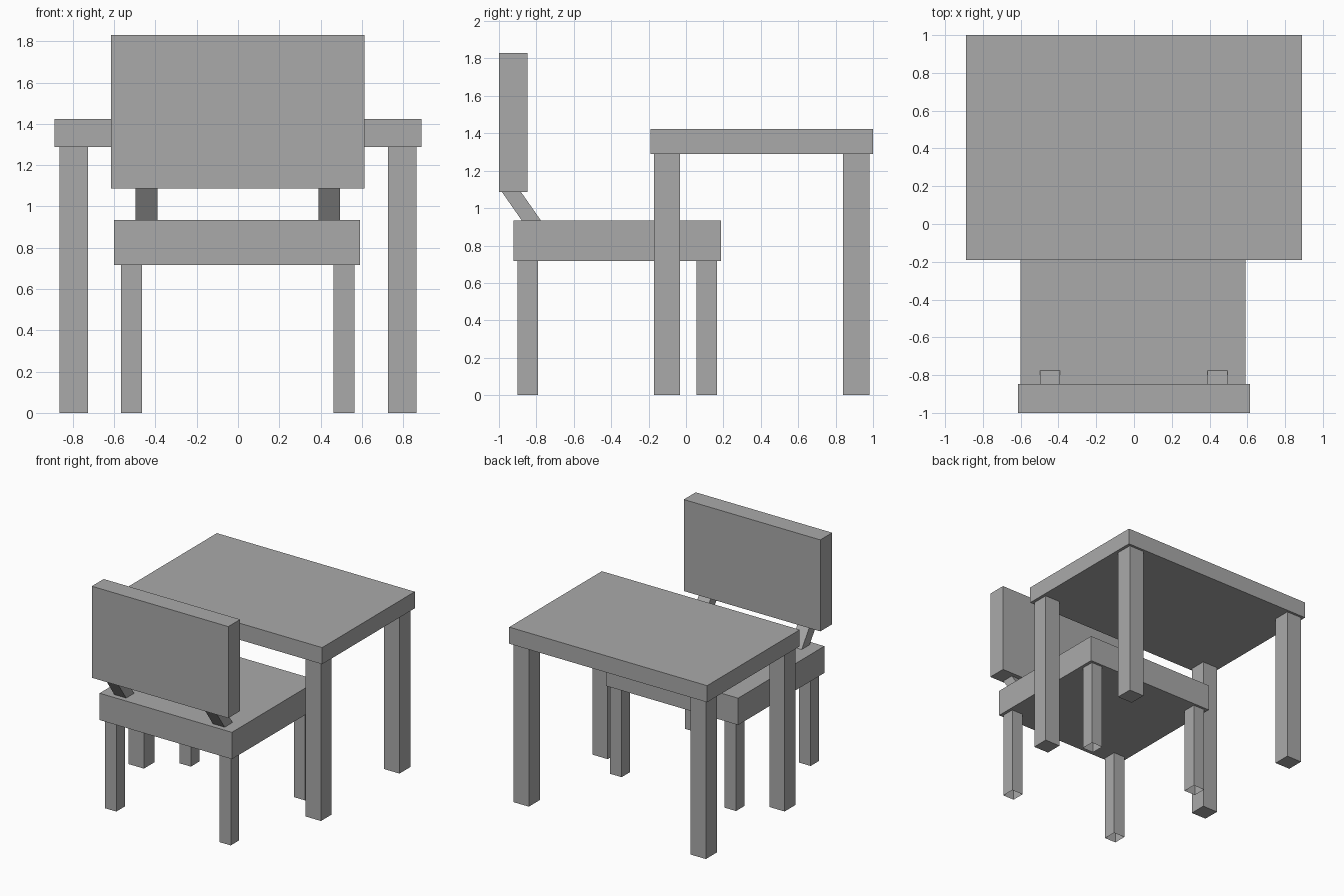
import bpy
import bmesh

cube = bpy.data.objects.get("Cube")
if cube:
    bpy.data.objects.remove(cube, do_unlink=True)

# One plain grey for everything
grey = bpy.data.materials.new("plain grey")
grey.use_nodes = True
grey.diffuse_color = (0.4, 0.4, 0.4, 1)
bsdf = grey.node_tree.nodes["Principled BSDF"]
bsdf.inputs["Base Color"].default_value = grey.diffuse_color
bsdf.inputs["Roughness"].default_value = 0.8


def box(name, x, y, z, lean=0, open_bottom=False):
    """Box from (min, max) ranges; lean shifts the top along y."""
    bm = bmesh.new()
    bmesh.ops.create_cube(bm, size=1)
    for v in bm.verts:
        top = v.co.z > 0
        v.co = (x[v.co.x > 0], y[v.co.y > 0] + lean * top, z[top])
    if open_bottom:
        bm.normal_update()
        bottom = [f for f in bm.faces if f.normal.z < -0.9]
        bmesh.ops.delete(bm, geom=bottom, context="FACES_ONLY")
    mesh = bpy.data.meshes.new(name)
    bm.to_mesh(mesh)
    bm.free()
    mesh.materials.append(grey)
    obj = bpy.data.objects.new(name, mesh)
    bpy.context.collection.objects.link(obj)


SIDES = (("left", 1), ("right", -1))


def pair(name, inner, outer, y, z, shift=0, **options):
    """Matching left and right boxes."""
    for side, s in SIDES:
        x = sorted((s * inner + shift, s * outer + shift))
        box(f"{side}_{name}", x, y, z, **options)


# Table
box("table_top", (-0.89, 0.89), (-0.19, 1.0), (1.289, 1.424))
for end, y in (("front", (-0.17, -0.032)), ("back", (0.839, 0.98))):
    pair(f"{end}_table_leg", 0.727, 0.865, y, (0, 1.289))

# Chair seat and its legs, which are open underneath
box("seat", (-0.6, 0.59), (-0.921, 0.187), (0.716, 0.934))
for end, y in (("front", (-0.9, -0.792)), ("back", (0.057, 0.167))):
    pair(f"{end}_chair_leg", 0.463, 0.566, y, (0, 0.716),
         shift=-0.001, open_bottom=True)

# Backrest on two leaning struts
box("backrest", (-0.615, 0.613), (-1.0, -0.847), (1.086, 1.83))
pair("backrest_strut", 0.39, 0.496, (-0.878, -0.776), (0.934, 1.086),
     shift=-0.001, lean=-0.106)
